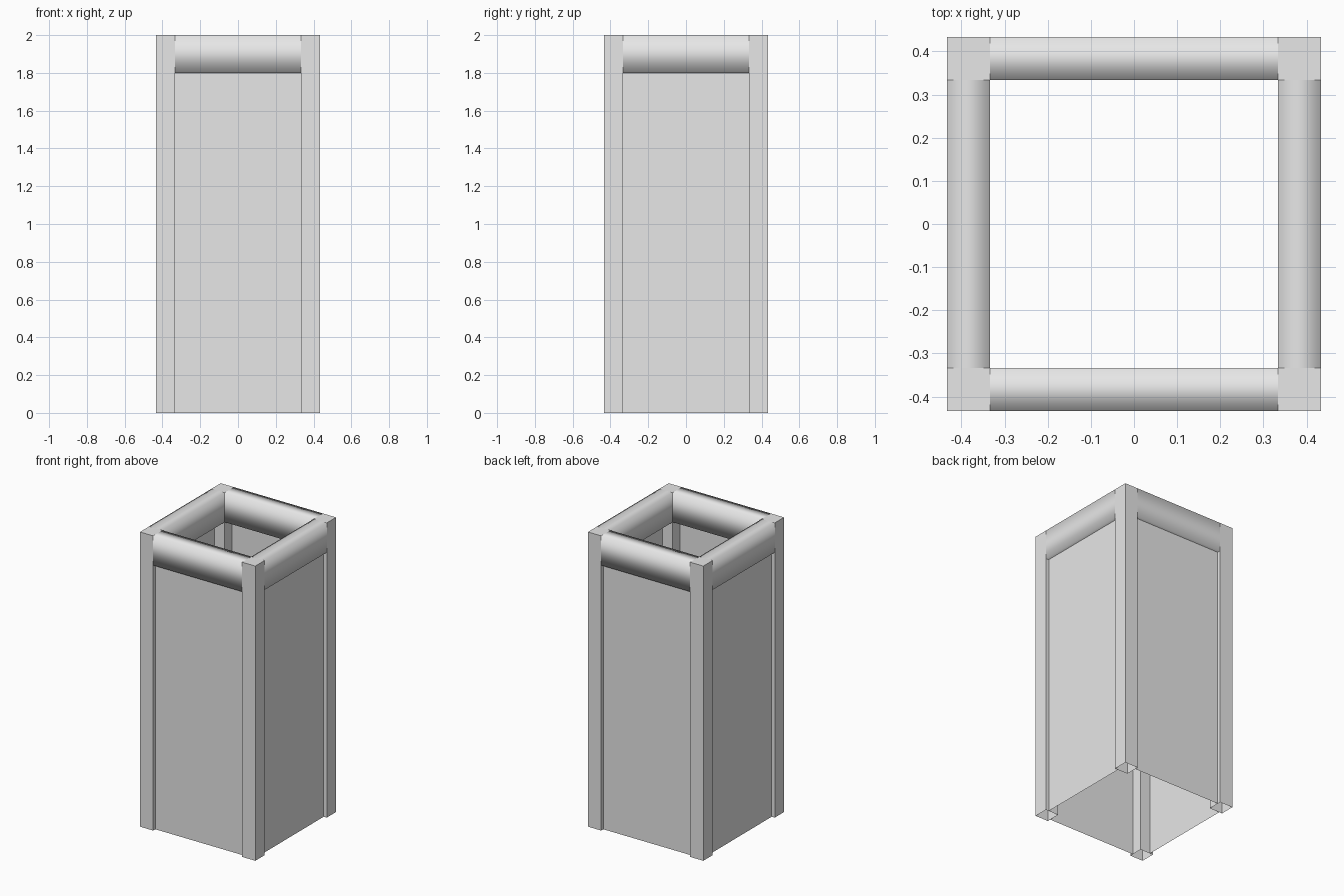
import bpy, bmesh
from mathutils import Matrix, Vector
from math import pi

cube = bpy.data.objects.get("Cube")
if cube:
    bpy.data.objects.remove(cube, do_unlink=True)

OUTER, INNER, PANEL = 0.433, 0.334, 0.41   # distances from the centre
HEIGHT, RAIL_BOTTOM = 2.0, 1.8

grey = bpy.data.materials.new("light grey")
grey.use_nodes = True
grey.diffuse_color = (0.8, 0.8, 0.8, 1)
grey.node_tree.nodes["Principled BSDF"].inputs["Base Color"].default_value = (0.8, 0.8, 0.8, 1)


def add_box(name, low, high, turn, open_axis=None, open_sides=(), smooth=False):
    """Box between two corners, turned about z, with chosen end faces left open."""
    low, high = Vector(low), Vector(high)
    bm = bmesh.new()
    bmesh.ops.create_cube(bm, size=1)
    bm.normal_update()
    if open_axis is not None:
        ends = [f for f in bm.faces if round(f.normal[open_axis]) in open_sides]
        bmesh.ops.delete(bm, geom=ends, context='FACES')
    place = Matrix.Translation((low + high) / 2) @ Matrix.Diagonal((*(high - low), 1))
    bm.transform(Matrix.Rotation(turn, 4, 'Z') @ place)
    for f in bm.faces:
        f.smooth = smooth
    finish(name, bm)


def finish(name, bm):
    mesh = bpy.data.meshes.new(name)
    bm.to_mesh(mesh)
    bm.free()
    mesh.materials.append(grey)
    bpy.context.collection.objects.link(bpy.data.objects.new(name, mesh))


def add_panel(name, turn):
    """Single thin sheet set back between two posts."""
    bm = bmesh.new()
    corners = [(-INNER, 0), (INNER, 0), (INNER, RAIL_BOTTOM), (-INNER, RAIL_BOTTOM)]
    bm.faces.new([bm.verts.new((x, -PANEL, z)) for x, z in corners])
    bm.transform(Matrix.Rotation(turn, 4, 'Z'))
    finish(name, bm)


# Each quarter turn adds one side: a post, a rounded-looking top rail and a panel
posts = ["front_left", "back_left", "back_right", "front_right"]
for i, side in enumerate(["front", "left", "back", "right"]):
    turn = i * pi / 2
    # Hollow post, open underneath
    add_box(posts[i] + "_post", (INNER, -OUTER, 0), (OUTER, -INNER, HEIGHT),
            turn, open_axis=2, open_sides=(-1,))
    # Smooth rail, open where it meets the posts
    add_box(side + "_rail", (-INNER, -OUTER, RAIL_BOTTOM), (INNER, -INNER, HEIGHT),
            turn, open_axis=0, open_sides=(-1, 1), smooth=True)
    add_panel(side + "_panel", turn)
